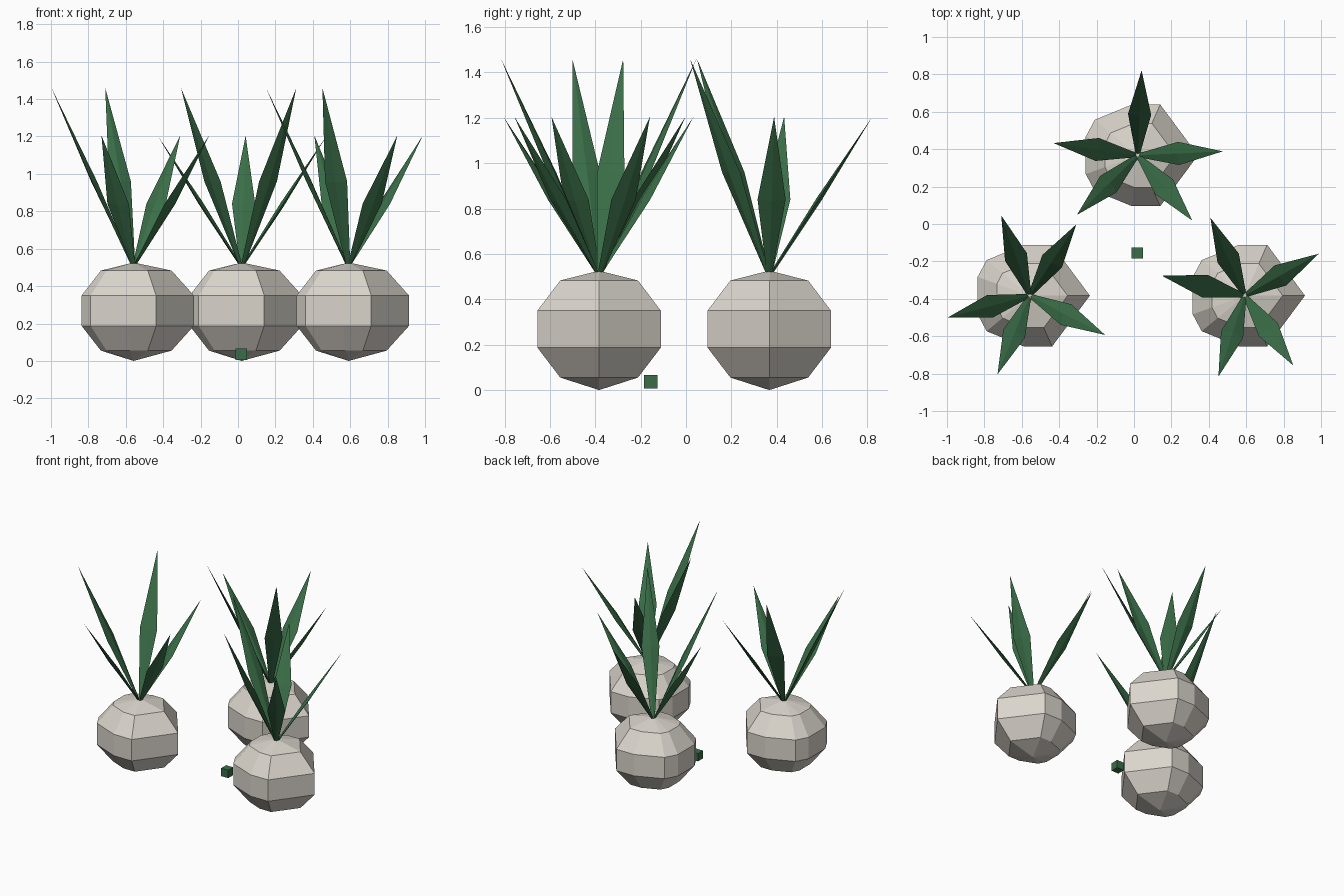
import bpy, bmesh
from math import radians, cos, sin
from mathutils import Matrix, Vector

old = bpy.data.objects.get("Cube")
if old:
    bpy.data.objects.remove(old, do_unlink=True)


def material(name, rgb):
    m = bpy.data.materials.new(name)
    m.use_nodes = True
    m.diffuse_color = (*rgb, 1)
    m.node_tree.nodes["Principled BSDF"].inputs["Base Color"].default_value = (*rgb, 1)
    return m


CREAM = material("bulb cream", (0.70, 0.66, 0.60))
GREEN = material("leaf green", (0.042, 0.155, 0.064))


def finish(name, bm, mat, place):
    bmesh.ops.recalc_face_normals(bm, faces=bm.faces)
    me = bpy.data.meshes.new(name)
    bm.to_mesh(me)
    bm.free()
    me.materials.append(mat)
    ob = bpy.data.objects.new(name, me)
    ob.matrix_world = place
    bpy.context.collection.objects.link(ob)


def loft(rings):
    """Skin rings of points; a ring of one point is a tip."""
    bm = bmesh.new()
    vs = [[bm.verts.new(p) for p in r] for r in rings]
    for a, b in zip(vs, vs[1:]):
        n = max(len(a), len(b))
        for i in range(n):
            j = (i + 1) % n
            if len(a) == 1:
                bm.faces.new((a[0], b[j], b[i]))
            elif len(b) == 1:
                bm.faces.new((a[i], a[j], b[0]))
            else:
                bm.faces.new((a[i], a[j], b[j], b[i]))
    if len(vs[0]) > 1:
        bm.faces.new(vs[0])
    return bm


# Bulb outline: one half, mirrored across y
HALF = [(0.12, 0.272), (-0.03, 0.272), (-0.23, 0.19), (-0.278, 0.1)]
OUTLINE = [(0.322, 0)] + HALF + [(x, -y) for x, y in reversed(HALF)]
LEVELS = [(0.055, 0.63), (0.187, 1), (0.35, 1), (0.483, 0.63)]
TOP = 0.526


def bulb(name, place):
    rings = [[(x * s, y * s, z) for x, y in OUTLINE] for z, s in LEVELS]
    finish(name, loft([[(0, 0, 0)]] + rings + [[(0, 0, TOP)]]), CREAM, place)


def leaf(name, tip_z, place):
    # Thin diamond section swept from the root to a pointed tip
    root, tip = Vector((0.01, 0, TOP - 0.01)), Vector((0.455, 0, tip_z))
    side = Vector((0, 1, 0))
    out = (tip - root).cross(side).normalized()

    def section(t, width, thick):
        c = root.lerp(tip, t)
        return [c + side * width, c + out * thick, c - side * width, c - out * thick]

    finish(name, loft([section(0, 0.012, 0.006), section(0.47, 0.062, 0.012), [tip]]),
           GREEN, place)


# Leaf directions within a tuft, with tip heights
TUFT = [(0, 1.46), (85.5, 1.46), (138.3, 1.205), (223, 1.205), (307.3, 1.205)]
PLANTS = {
    "right": ((-0.558, -0.383, 0), 109.5),
    "back": ((0.02, 0.367, 0), -135.6),
    "left": ((0.592, -0.383, 0), 166.5),
}
for label, (pos, turn) in PLANTS.items():
    here = Matrix.Translation(pos)
    bulb(f"{label}_bulb", here)
    for i, (angle, tip_z) in enumerate(TUFT, 1):
        leaf(f"{label}_leaf_{i}", tip_z, here @ Matrix.Rotation(radians(turn + angle), 4, "Z"))

# Small loose cube on the ground
bm = bmesh.new()
bmesh.ops.create_cube(bm, size=0.06)
finish("small_cube", bm, GREEN, Matrix.Translation((0.017, -0.155, 0.036)))
